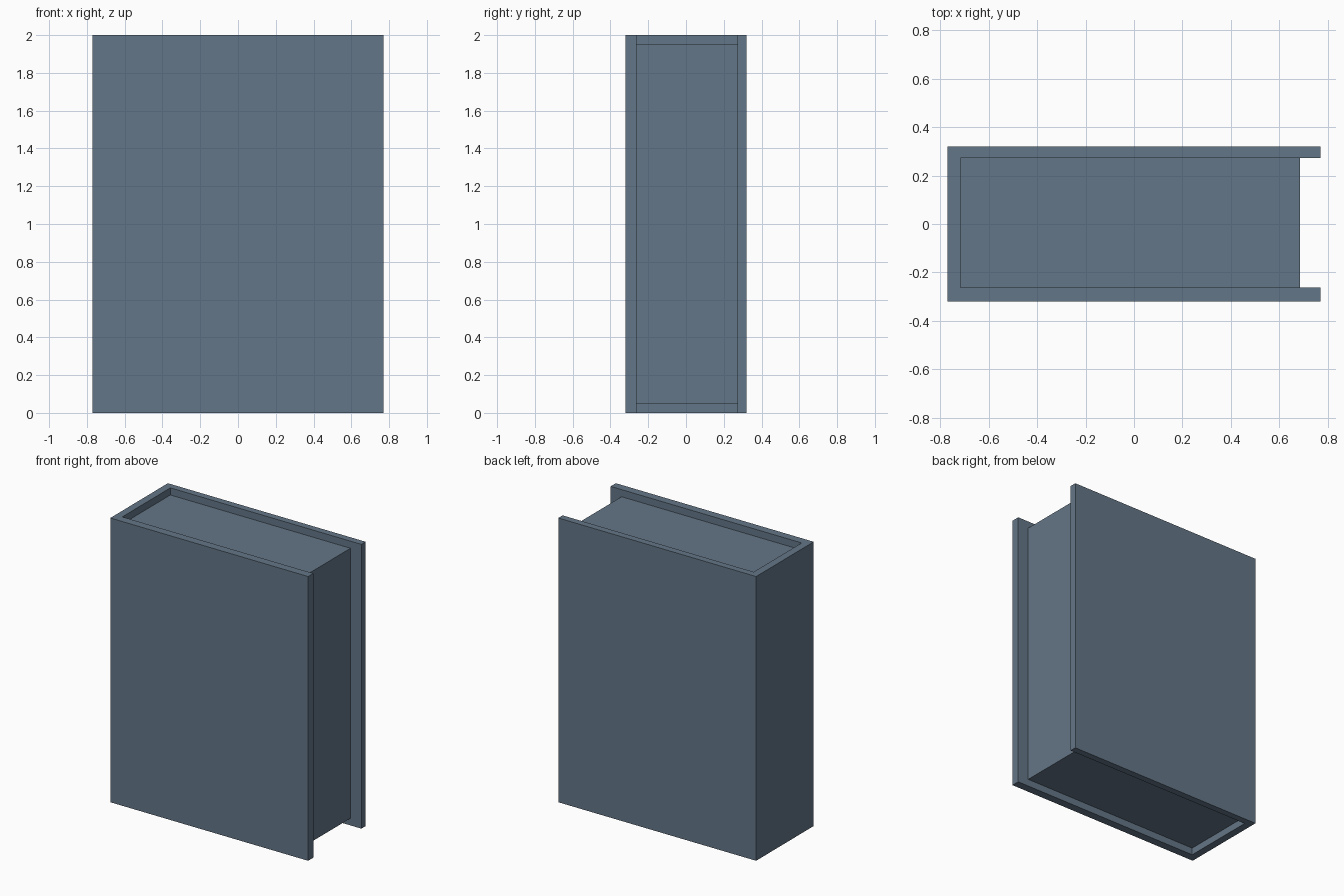
import bpy
import bmesh

cube = bpy.data.objects.get("Cube")
if cube:
    bpy.data.objects.remove(cube, do_unlink=True)

slate = bpy.data.materials.new("slate_blue")
slate.use_nodes = True
colour = (0.127, 0.181, 0.242, 1.0)
slate.diffuse_color = colour
slate.node_tree.nodes["Principled BSDF"].inputs["Base Color"].default_value = colour

HEIGHT = 2.0
COVER_X, COVER_Y = 0.77, 0.32            # half sizes of the cover
SPINE_X = -0.717                         # inner face of the spine
FRONT_Y, BACK_Y = -0.262, 0.272          # inner faces of the boards
PAGES_X = 0.685                          # fore edge of the pages
INSET = 0.05                             # pages sit below the cover edges


def extrude_profile(name, outline, bottom, top):
    """Make a solid by raising a flat outline from bottom to top."""
    bm = bmesh.new()
    base = bm.faces.new([bm.verts.new((x, y, bottom)) for x, y in outline])
    raised = bmesh.ops.extrude_face_region(bm, geom=[base], use_keep_orig=True)
    verts = [v for v in raised["geom"] if isinstance(v, bmesh.types.BMVert)]
    bmesh.ops.translate(bm, verts=verts, vec=(0, 0, top - bottom))
    bmesh.ops.recalc_face_normals(bm, faces=bm.faces)
    mesh = bpy.data.meshes.new(name)
    bm.to_mesh(mesh)
    bm.free()
    mesh.materials.append(slate)
    obj = bpy.data.objects.new(name, mesh)
    bpy.context.collection.objects.link(obj)
    return obj


# Cover: spine and two boards as one U-shaped profile
extrude_profile("book_cover", [
    (-COVER_X, -COVER_Y), (COVER_X, -COVER_Y),
    (COVER_X, FRONT_Y), (SPINE_X, FRONT_Y),
    (SPINE_X, BACK_Y), (COVER_X, BACK_Y),
    (COVER_X, COVER_Y), (-COVER_X, COVER_Y),
], 0, HEIGHT)

# Page block filling the cover
extrude_profile("page_block", [
    (SPINE_X, FRONT_Y), (PAGES_X, FRONT_Y),
    (PAGES_X, BACK_Y), (SPINE_X, BACK_Y),
], INSET, HEIGHT - INSET)
